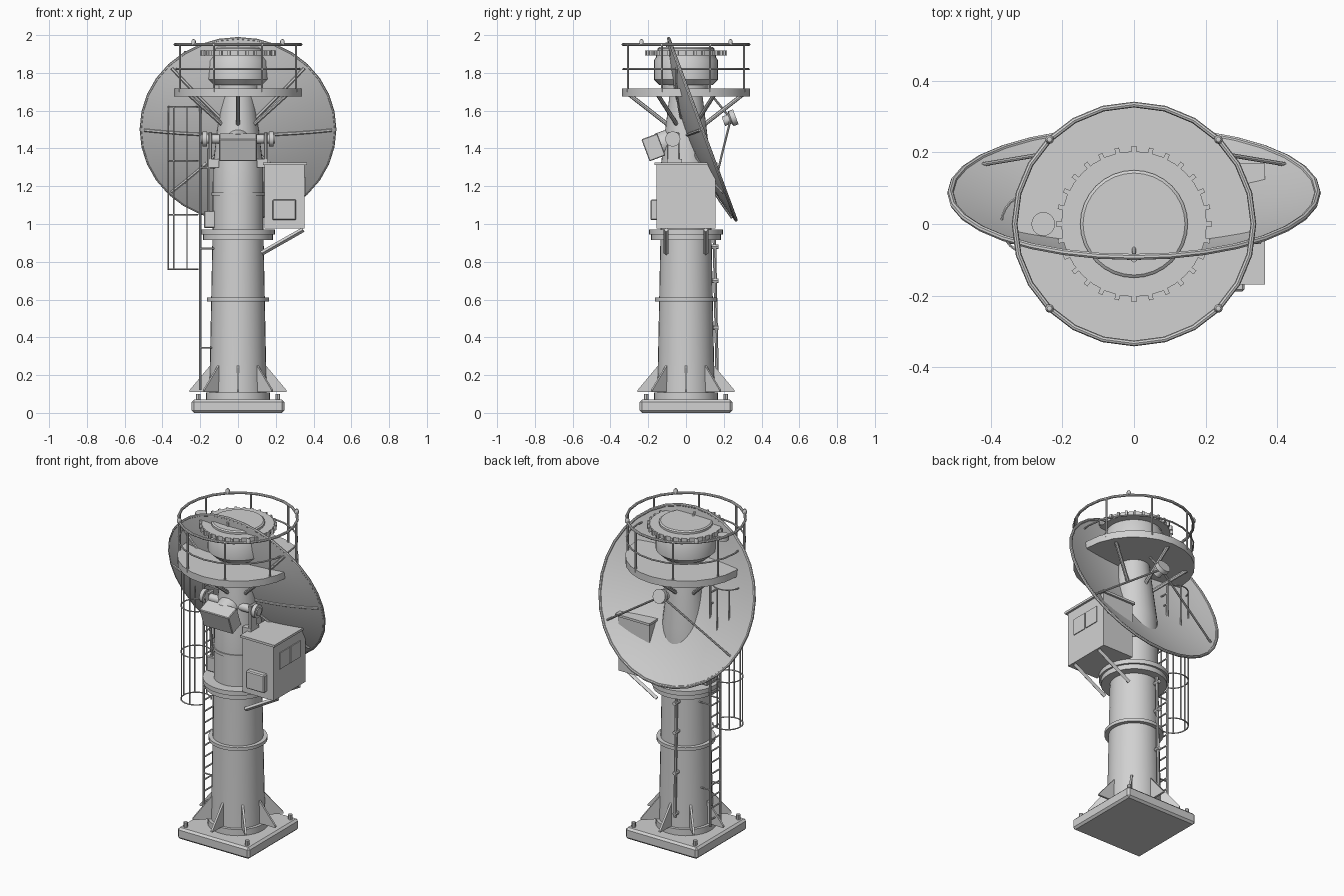
import bpy, bmesh, math
from mathutils import Vector, Matrix

if "Cube" in bpy.data.objects:
    bpy.data.objects.remove(bpy.data.objects["Cube"])

grey = bpy.data.materials.new("light_grey")
grey.diffuse_color = (0.64, 0.64, 0.64, 1)
grey.use_nodes = True
grey.node_tree.nodes["Principled BSDF"].inputs["Base Color"].default_value = grey.diffuse_color
TAU = 2 * math.pi


def finish(name, bm, smooth=True):
    bmesh.ops.recalc_face_normals(bm, faces=bm.faces)
    me = bpy.data.meshes.new(name)
    bm.to_mesh(me)
    bm.free()
    ob = bpy.data.objects.new(name, me)
    bpy.context.collection.objects.link(ob)
    me.materials.append(grey)
    if smooth:
        bpy.ops.object.select_all(action='DESELECT')
        ob.select_set(True)
        bpy.context.view_layer.objects.active = ob
        bpy.ops.object.shade_smooth_by_angle(angle=math.radians(35))
    return ob


def lathe(name, profile, n=32, mat=Matrix()):
    """Revolve (radius, height) points about local z; ends on the axis close the shape."""
    bm = bmesh.new()
    rings = []
    for r, z in profile:
        if r < 1e-6:
            rings.append([bm.verts.new(mat @ Vector((0, 0, z)))] * n)
        else:
            rings.append([bm.verts.new(mat @ Vector((r * math.cos(TAU * i / n), r * math.sin(TAU * i / n), z)))
                          for i in range(n)])
    for a, b in zip(rings, rings[1:]):
        for i in range(n):
            j = (i + 1) % n
            vs = list(dict.fromkeys([a[i], a[j], b[j], b[i]]))
            if len(vs) > 2:
                bm.faces.new(vs)
    return finish(name, bm)


def rod_into(bm, a, b, r, n=8):
    a, b = Vector(a), Vector(b)
    d = b - a
    m = Matrix.Translation((a + b) / 2) @ d.to_track_quat('Z', 'Y').to_matrix().to_4x4()
    bmesh.ops.create_cone(bm, cap_ends=True, segments=n, radius1=r, radius2=r, depth=d.length, matrix=m)


def rods(name, segs, r, n=8):
    bm = bmesh.new()
    for a, b in segs:
        rod_into(bm, a, b, r, n)
    return finish(name, bm)


def box(name, lo, hi, bevel=0.0, mat=Matrix()):
    lo, hi = Vector(lo), Vector(hi)
    bm = bmesh.new()
    bmesh.ops.create_cube(bm, size=1, matrix=mat @ Matrix.Translation((lo + hi) / 2) @ Matrix.Diagonal((*(hi - lo), 1)))
    if bevel:
        bmesh.ops.bevel(bm, geom=bm.edges[:], offset=bevel, segments=1, affect='EDGES')
    return finish(name, bm, False)


def torus(name, R, r, z, n=32, mat=Matrix()):
    return lathe(name, [(R + r * math.cos(TAU * k / 8), z + r * math.sin(TAU * k / 8)) for k in range(9)], n, mat)


def polar(r, deg, z, cx=0):
    a = math.radians(deg)
    return (cx + r * math.cos(a), r * math.sin(a), z)


# Base slab, bolts and gusset fins
box("base_slab", (-.245, -.245, 0), (.245, .245, .07), .012)
rods("base_bolts", [((x, y, .06), (x, y, .1)) for x in (-.21, .21) for y in (-.21, .21)], .012)
bm = bmesh.new()
for k in range(8):
    rot = Matrix.Rotation(k * TAU / 8, 4, 'Z')
    sides = [[bm.verts.new(rot @ Vector((x, t, z))) for x, z in ((.13, .11), (.257, .11), (.257, .12), (.14, .26), (.13, .26))]
             for t in (-.006, .006)]
    bm.faces.new(sides[0])
    bm.faces.new(sides[1])
    for i in range(5):
        j = (i + 1) % 5
        bm.faces.new((sides[0][i], sides[0][j], sides[1][j], sides[1][i]))
finish("gusset_fins", bm, False)

# Tower column with its flanges
lathe("base_flange", [(0, .065), (.17, .065), (.17, .108), (0, .108)])
lathe("column", [(0, .1), (.152, .1), (.135, .95), (.135, 1.15), (.132, 1.32), (.085, 1.70), (0, 1.70)])
lathe("lower_ring", [(.13, .59), (.165, .59), (.165, .61), (.13, .61)])
lathe("main_flange", [(.12, .915), (.185, .915), (.185, .945), (.197, .945), (.197, .972), (.12, .972)])
lathe("upper_ring", [(.12, 1.15), (.141, 1.15), (.141, 1.168), (.12, 1.168)])
rods("back_conduit", [((-.04, .165, .18), (-.04, .15, .93))], .009)
rods("conduit_clips", [((-.04, .12, z), (-.04, .172, z)) for z in (.2, .45, .7, .88)], .012)
box("junction_box", (-.18, -.05, .98), (-.11, .05, 1.07), .004)
rods("junction_conduit", [((-.155, -.03, 1.06), (-.155, -.06, 1.4))], .008)

# Platform, braces and railing
lathe("platform", [(0, 1.675), (.34, 1.675), (.34, 1.718), (0, 1.718)], 24)
rods("platform_braces", [(polar(.30, 30 + 60 * k, 1.685), polar(.095, 30 + 60 * k, 1.525)) for k in range(6)], .011)
torus("top_rail", .333, .008, 1.95, 24)
torus("mid_rail", .333, .005, 1.82, 24)
rods("rail_posts", [(polar(.333, 22.5 + 45 * k, 1.70), polar(.333, 22.5 + 45 * k, 1.95)) for k in range(8)], .006)
for k in range(4):
    lathe("rail_lamp", [(0, 1.95), (.012, 1.95), (.012, 1.968), (.007, 1.977), (0, 1.979)], 10,
          Matrix.Translation(polar(.333, 45 + 90 * k, 0)))

# Turret drum, gear ring and pinion
lathe("turret_drum", [(0, 1.71), (.12, 1.71), (.12, 1.735), (.14, 1.735), (.17, 1.765), (.17, 1.865), (.158, 1.885),
                      (.158, 1.9), (0, 1.9)])
lathe("gear_ring", [(0, 1.892), (.203, 1.892), (.203, 1.918), (0, 1.918)])
lathe("turret_cap", [(0, 1.91), (.15, 1.91), (.15, 1.93), (.142, 1.936), (0, 1.936)])
bm = bmesh.new()
for k in range(28):
    m = Matrix.Rotation(k * TAU / 28, 4, 'Z') @ Matrix.Translation((.205, 0, 1.905)) @ Matrix.Diagonal((.024, .013, .026, 1))
    bmesh.ops.create_cube(bm, size=1, matrix=m)
finish("gear_teeth", bm, False)
lathe("pinion", [(0, 1.885), (.033, 1.885), (.033, 1.915), (0, 1.915)], 20, Matrix.Translation((-.253, 0, 0)))

# Ladder with safety cage
rails = [((-.2, y, .12), (-.2, y, 1.62)) for y in (-.05, .05)]
rungs = [((-.2, -.05, .16 + .07 * k), (-.2, .05, .16 + .07 * k)) for k in range(21)]
stays = [((-.2, y, z), (-.12, y, z)) for y in (-.05, .05) for z in (.345, .87, 1.3)]
rods("ladder_rails", rails, .007)
rods("ladder_rungs", rungs + stays, .005, 6)
hoops = [(polar(.085, 15 * k, z, -.285), polar(.085, 15 * k + 15, z, -.285))
         for k in range(2, 22) for z in (.76, 1.05, 1.335, 1.62)]
bars = [(polar(.085, a, .76, -.285), polar(.085, a, 1.62, -.285)) for a in (80, 130, 180, 230, 280)]
rods("ladder_cage", hoops + bars, .004, 6)

# Equipment cabinet on its brackets
box("cabinet", (.14, -.155, .975), (.352, .155, 1.315))
box("cabinet_roof", (.132, -.168, 1.312), (.365, .168, 1.326))
box("cabinet_front_panel", (.183, -.188, 1.02), (.308, -.15, 1.13), .006)
for y0, y1 in ((-.1, -.005), (.005, .1)):
    box("cabinet_side_panel", (.35, y0, 1.15), (.357, y1, 1.25))
rods("cabinet_brackets", [((.345, y, .97), (.125, y, .845)) for y in (-.105, .105)], .013, 4)

# Dish: local z is the dish axis, pointing back and slightly up
axis = Vector((0, .9375, .348))
right = Vector((1, 0, 0))
up = right.cross(axis)
frame = Matrix((right, up, axis)).transposed().to_4x4()
frame.translation = (0, .09, 1.503)
R, D = .512, .08
bowl = lambda r: D * ((r / R) ** 2 - 1)
steps = [R * k / 8 for k in range(9)]
lathe("dish", [(r, bowl(r)) for r in steps] + [(r, bowl(r) - .012) for r in reversed(steps)], 32, frame)
torus("dish_rim", R, .009, -.004, 32, frame)


def dish_point(r, deg, h):
    a = math.radians(deg)
    return frame @ Vector((r * math.cos(a), r * math.sin(a), h))


ribs = []
for k in range(8):
    pts = [dish_point(r, 45 * k, bowl(r) - .012) for r in (.1, .2, .3, .4, .495)]
    ribs += list(zip(pts, pts[1:]))
rods("dish_ribs", ribs, .009, 6)

# Feed horn on three struts
rods("feed_struts", [(dish_point(.485, a, bowl(.485)), dish_point(.02, a, .15)) for a in (90, 210, 330)], .006)
lathe("feed_horn", [(0, .115), (.026, .115), (.026, .15), (.042, .158), (.042, .185), (0, .185)], 16, frame)

# Elevation mount: hub, counterweight, axle and yoke
lathe("dish_hub", [(0, -.25), (.065, -.25), (.065, -.06), (0, -.06)], 24, frame)
box("counterweight", (-.1, -.062, -.325), (.1, .062, -.235), .004, frame)
rods("axle", [((-.195, -.07, 1.45), (.195, -.07, 1.45))], .024, 16)
for s in (-1, 1):
    rods("axle_cap", [((s * .165, -.07, 1.45), (s * .188, -.07, 1.45))], .04, 20)
    xs = sorted((s * .137, s * .157))
    box("yoke_arm", (xs[0], -.1, 1.32), (xs[1], -.035, 1.488), .006)
    xs = sorted((s * .1, s * .157))
    box("yoke_foot", (xs[0], -.1, 1.3), (xs[1], -.02, 1.345))
